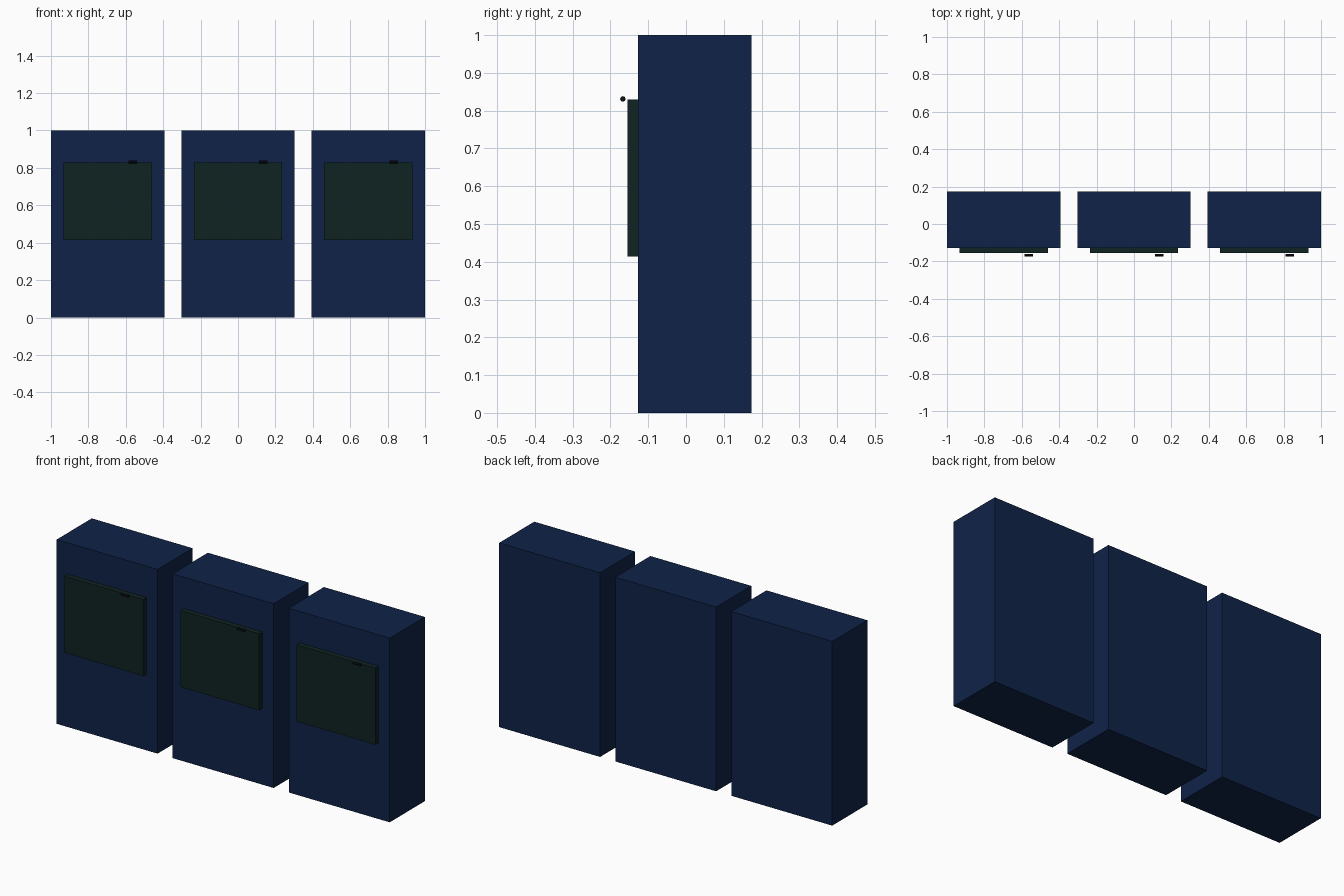
import bpy
import math

if "Cube" in bpy.data.objects:
    bpy.data.objects.remove(bpy.data.objects["Cube"])


def make_material(name, rgb):
    mat = bpy.data.materials.new(name)
    mat.diffuse_color = (*rgb, 1.0)
    mat.use_nodes = True
    mat.node_tree.nodes["Principled BSDF"].inputs["Base Color"].default_value = mat.diffuse_color
    return mat


navy = make_material("navy_blue", (0.0046, 0.0165, 0.064))
dark_green = make_material("dark_green", (0.0046, 0.0168, 0.0165))
black = make_material("near_black", (0.004, 0.006, 0.008))


def box(name, x, y, z, mat):
    """Box spanning the given (min, max) ranges."""
    spans = (x, y, z)
    bpy.ops.mesh.primitive_cube_add(size=1, location=[(a + b) / 2 for a, b in spans])
    ob = bpy.context.object
    ob.name = name
    ob.scale = [b - a for a, b in spans]
    bpy.ops.object.transform_apply(location=False, rotation=False, scale=True)
    ob.data.materials.append(mat)


for side, cx in (("left", -0.697), ("middle", 0.0), ("right", 0.697)):
    # Tall cabinet body
    box(f"cabinet_{side}", (cx - 0.303, cx + 0.303), (-0.127, 0.174), (0, 1.0), navy)

    # Raised panel on the front
    box(f"panel_{side}", (cx - 0.236, cx + 0.236), (-0.155, -0.127), (0.414, 0.83), dark_green)

    # Small rod in front of the panel's top edge
    bpy.ops.mesh.primitive_cylinder_add(
        vertices=8, radius=0.0075, depth=0.046,
        location=(cx + 0.135, -0.167, 0.831), rotation=(0, math.pi / 2, 0))
    rod = bpy.context.object
    rod.name = f"rod_{side}"
    rod.data.materials.append(black)
